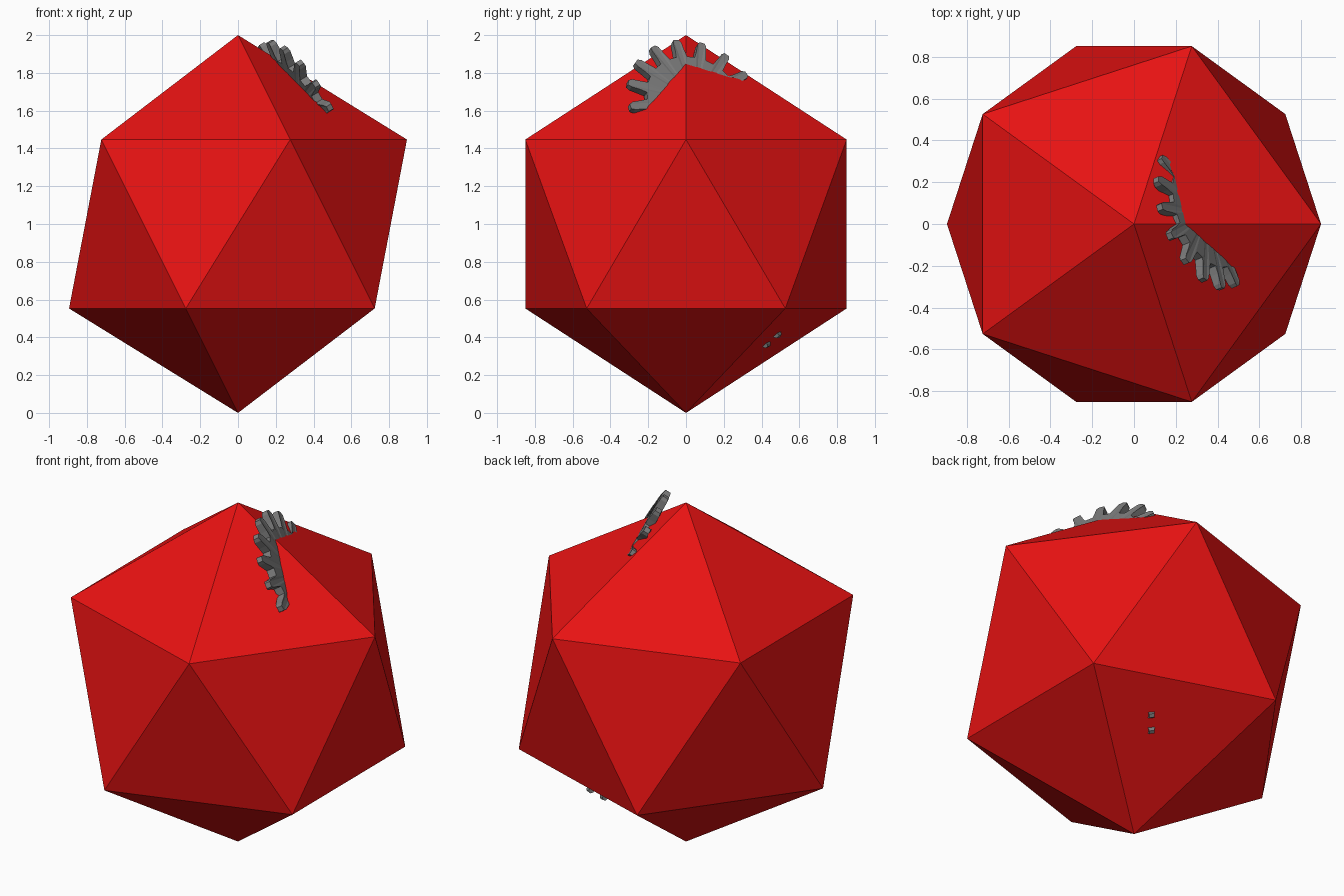
import bpy, bmesh
from math import cos, sin, radians, pi
from mathutils import Vector, Matrix

if "Cube" in bpy.data.objects:
    bpy.data.objects.remove(bpy.data.objects["Cube"])


def material(name, rgb):
    m = bpy.data.materials.new(name)
    m.diffuse_color = (*rgb, 1)
    m.use_nodes = True
    m.node_tree.nodes["Principled BSDF"].inputs["Base Color"].default_value = m.diffuse_color
    return m


RED = material("red", (0.8, 0.006, 0.006))
GREY = material("dark grey", (0.2, 0.2, 0.2))


def add_object(name, bm, mat):
    bmesh.ops.recalc_face_normals(bm, faces=bm.faces)
    me = bpy.data.meshes.new(name)
    bm.to_mesh(me)
    bm.free()
    me.materials.append(mat)
    ob = bpy.data.objects.new(name, me)
    bpy.context.collection.objects.link(ob)
    return ob


def gear(name, centre, u, n, radius, thick, phase, teeth=16):
    """Flat spur gear: u is the zero-angle direction, n the axle direction."""
    n = Vector(n).normalized()
    u = Vector(u)
    u = (u - n * u.dot(n)).normalized()
    v = n.cross(u)
    step = 2 * pi / teeth
    # one tooth: (angle as fraction of step, radius factor, half-thickness factor)
    tooth = [(-0.30, 0.72, 1), (-0.22, 0.82, 1), (-0.17, 0.95, 0.9), (-0.10, 1.0, 0.7),
             (0.10, 1.0, 0.7), (0.17, 0.95, 0.9), (0.22, 0.82, 1), (0.30, 0.72, 1)]
    bm = bmesh.new()
    rings = []
    for side in (-1, 1):
        inner, outer = [], []
        for i in range(teeth):
            for a, r, h in tooth:
                t = phase + (i + a) * step
                d = u * cos(t) + v * sin(t)
                lift = n * side * thick / 2
                outer.append(bm.verts.new(d * r * radius + lift * h))
                inner.append(bm.verts.new(d * 0.45 * radius + lift))
        rings.append((inner, outer))
    (i0, o0), (i1, o1) = rings
    k = len(i0)
    for a, b in ((i0, o0), (o0, o1), (o1, i1), (i1, i0)):
        for j in range(k):
            m = (j + 1) % k
            bm.faces.new((a[j], a[m], b[m], b[j]))
    bmesh.ops.translate(bm, vec=Vector(centre), verts=bm.verts)
    return add_object(name, bm, GREY)


# Faceted body
bm = bmesh.new()
bmesh.ops.create_icosphere(bm, subdivisions=1, radius=1, matrix=Matrix.Translation((0, 0, 1)))
add_object("faceted_body", bm, RED)

# Large gear breaking through near the top
gear("upper_gear", (0.329, 0.04, 1.641), (-0.387, 0.922, 0), (0.803, 0.337, 0.493),
     0.375, 0.045, radians(26.9))

# Small gear with two teeth showing through the underside
out = Vector((0.188, 0.577, -0.794))
along = Vector((0.05, 0.06, 0.055))
tips = Vector((0.262, 0.458, 0.385))
gear("lower_gear", tips - out * 0.235, out, out.cross(along), 0.25, 0.04, pi / 16)
